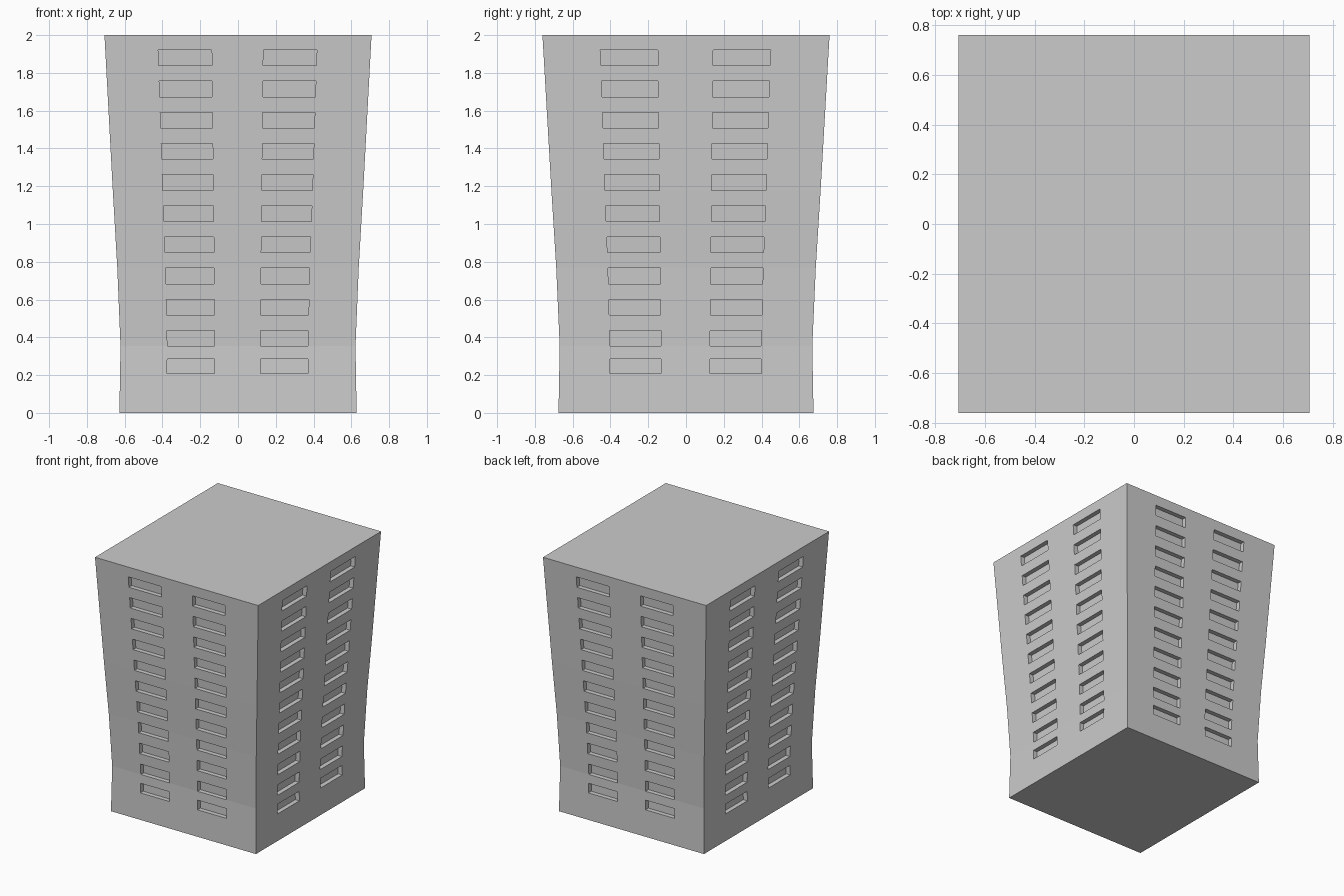
import bpy, bmesh
from mathutils import Vector

if "Cube" in bpy.data.objects:
    bpy.data.objects.remove(bpy.data.objects["Cube"])

HX, HY = 0.707, 0.76          # half sizes at the top
DEPTH = 0.035                 # window recess
PROFILE = [(0, 0.628), (0.353, 0.622), (0.767, 0.639), (1.18, 0.663), (2.0, 0.707)]
COLS = [-1, -0.601, -0.198, 0.191, 0.594, 1]


def flare(z):
    """Scale of the floor plan at height z."""
    for (z0, w0), (z1, w1) in zip(PROFILE, PROFILE[1:]):
        if z <= z1:
            return (w0 + (w1 - w0) * (z - z0) / (z1 - z0)) / HX
    return 1.0


# Heights: ground, window bottom/top pairs, roof
rows = [0, 0.209, 0.284]
for i in range(10):
    bottom = 0.353 + i * 0.165
    rows += [bottom, bottom + 0.083]
rows.append(2.0)

bm = bmesh.new()

# Four walls as grids, window cells pushed inward
rot = [(1, 0), (0, 1), (-1, 0), (0, -1)]
for c, s in rot:
    inward = Vector((-s, c, 0))
    grid = []
    for z in rows:
        k = flare(z)
        grid.append([bm.verts.new(((u * c + s) * HX * k, (u * s - c) * HY * k, z))
                     for u in COLS])
    windows = []
    for r in range(len(rows) - 1):
        for q in range(len(COLS) - 1):
            f = bm.faces.new((grid[r][q], grid[r][q + 1],
                              grid[r + 1][q + 1], grid[r + 1][q]))
            if r % 2 == 1 and q in (1, 3):
                windows.append(f)
    panes = bmesh.ops.extrude_discrete_faces(bm, faces=windows)["faces"]
    for f in panes:
        bmesh.ops.translate(bm, verts=f.verts, vec=inward * DEPTH)

# Roof and base
bmesh.ops.remove_doubles(bm, verts=bm.verts, dist=1e-5)
bmesh.ops.holes_fill(bm, edges=[e for e in bm.edges if e.is_boundary], sides=0)
bmesh.ops.recalc_face_normals(bm, faces=bm.faces)

mesh = bpy.data.meshes.new("tower_block")
bm.to_mesh(mesh)
bm.free()
tower = bpy.data.objects.new("tower_block", mesh)
bpy.context.collection.objects.link(tower)
